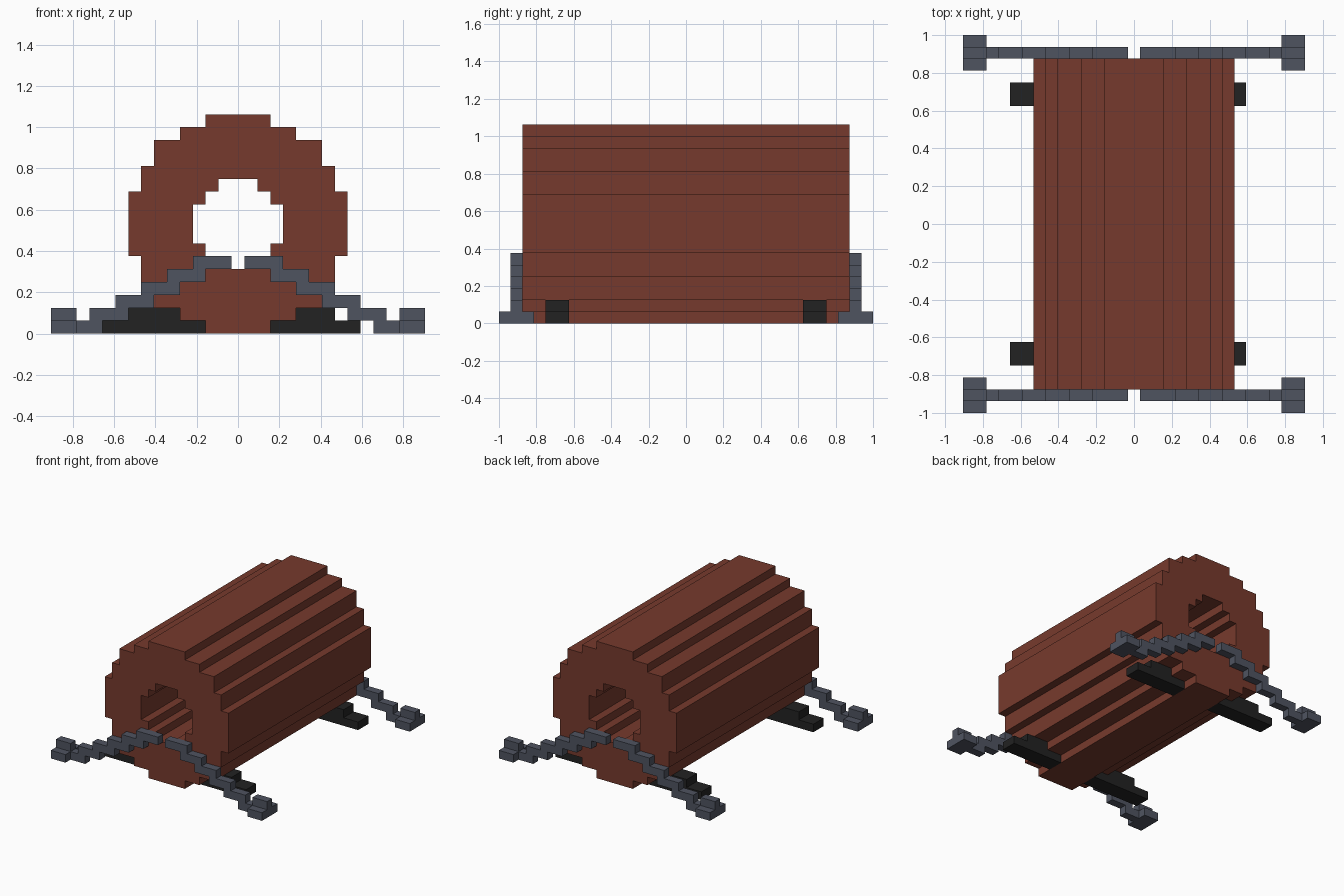
import bpy
import bmesh
from mathutils import Matrix

cube = bpy.data.objects.get("Cube")
if cube:
    bpy.data.objects.remove(cube, do_unlink=True)

U = 1 / 16  # one block of the stepped style


def material(name, rgb):
    m = bpy.data.materials.new(name)
    m.diffuse_color = (*rgb, 1)
    m.use_nodes = True
    bsdf = m.node_tree.nodes["Principled BSDF"]
    bsdf.inputs["Base Color"].default_value = (*rgb, 1)
    bsdf.inputs["Roughness"].default_value = 0.8
    return m


rust = material("rust_brown", (0.183, 0.042, 0.026))
slate = material("slate_grey", (0.078, 0.088, 0.118))
black = material("soft_black", (0.016, 0.016, 0.016))


def extrude_profile(name, outlines, y0, y1, mat):
    """Fill closed (x, z) outlines, given in blocks, and extrude them from y0 to y1."""
    curve = bpy.data.curves.new(name + "_profile", "CURVE")
    curve.dimensions = "2D"
    curve.fill_mode = "BOTH"
    curve.extrude = (y1 - y0) * U / 2
    for pts in outlines:
        s = curve.splines.new("POLY")
        s.points.add(len(pts) - 1)
        for p, (x, z) in zip(s.points, pts):
            p.co = (x * U, z * U, 0, 1)
        s.use_cyclic_u = True
    temp = bpy.data.objects.new(name + "_temp", curve)
    bpy.context.collection.objects.link(temp)
    bpy.context.view_layer.update()
    mesh = bpy.data.meshes.new_from_object(
        temp.evaluated_get(bpy.context.evaluated_depsgraph_get()))
    bpy.data.objects.remove(temp, do_unlink=True)
    bpy.data.curves.remove(curve)

    # Stand the profile upright, weld the caps and clean the faces
    bm = bmesh.new()
    bm.from_mesh(mesh)
    bm.transform(Matrix.Translation((0, (y0 + y1) * U / 2, 0))
                 @ Matrix(((1, 0, 0, 0), (0, 0, -1, 0), (0, 1, 0, 0), (0, 0, 0, 1))))
    bmesh.ops.remove_doubles(bm, verts=bm.verts, dist=1e-4)
    bmesh.ops.recalc_face_normals(bm, faces=bm.faces)
    for f in bm.faces:
        f.smooth = False
        f.material_index = 0
    bm.to_mesh(mesh)
    bm.free()
    mesh.name = name
    mesh.materials.clear()
    mesh.materials.append(mat)
    obj = bpy.data.objects.new(name, mesh)
    bpy.context.collection.objects.link(obj)
    return obj


def stepped_ring(steps, centre=8.5):
    """Closed stepped circle from (half width, height above centre) pairs, top first."""
    quarter = []
    for i, (w, h) in enumerate(steps):
        quarter.append((w, h))
        if i + 1 < len(steps):
            quarter.append((w, steps[i + 1][1]))
    right = quarter + [(x, -z) for x, z in reversed(quarter)]
    ring = right + [(-x, z) for x, z in reversed(right)]
    return [(x, z + centre) for x, z in ring]


# Hollow stepped barrel
outer = stepped_ring([(2.5, 8.5), (4.5, 7.5), (6.5, 6.5), (7.5, 4.5), (8.5, 2.5)])
bore = stepped_ring([(1.5, 3.5), (2.5, 2.5), (3.5, 1.5)])
extrude_profile("barrel", [outer, bore], -14, 14, rust)

# Descending chain outline: upper edge outwards, lower edge back
chain = [(0.5, 6)]
for i in range(5):
    chain += [(3.5 + 2 * i, 6 - i), (3.5 + 2 * i, 5 - i)]
chain += [(12.5, 1), (12.5, 0), (10.5, 0)]
for i in range(4, -1, -1):
    chain += [(2.5 + 2 * i, 5 - i), (0.5 + 2 * i, 5 - i)]
chain = [p for i, p in enumerate(chain) if p != chain[i - 1]]
# lower edge: riser between neighbouring steps
low = [(10.5, 0)]
for i in range(4, -1, -1):
    low += [(2.5 + 2 * i, 5 - i), (0.5 + 2 * i, 5 - i)]
chain = chain[:chain.index((10.5, 0))] + low

for side, sx in (("left", 1), ("right", -1)):
    # Chock: two stacked layers, one block longer on the model's right
    end = 9.5 if sx > 0 else 10.5
    chock = [(2.5, 0), (end, 0), (end, 1), (end - 2, 1), (end - 2, 2),
             (4.5, 2), (4.5, 1), (2.5, 1)]
    foot = [(12.5, 0), (14.5, 0), (14.5, 1), (12.5, 1)]
    knob = [(x, z + 1) for x, z in foot]
    for end_name, sy in (("front", -1), ("back", 1)):
        def part(name, outline, a, b, mat):
            lo, hi = sorted((sy * a, sy * b))
            extrude_profile(f"{end_name}_{side}_{name}",
                            [[(sx * x, z) for x, z in outline]], lo, hi, mat)

        part("chock", chock, 10, 12, black)
        part("chain", chain, 14, 15, slate)
        part("anchor_foot", foot, 13, 16, slate)
        part("anchor_knob", knob, 14, 15, slate)
